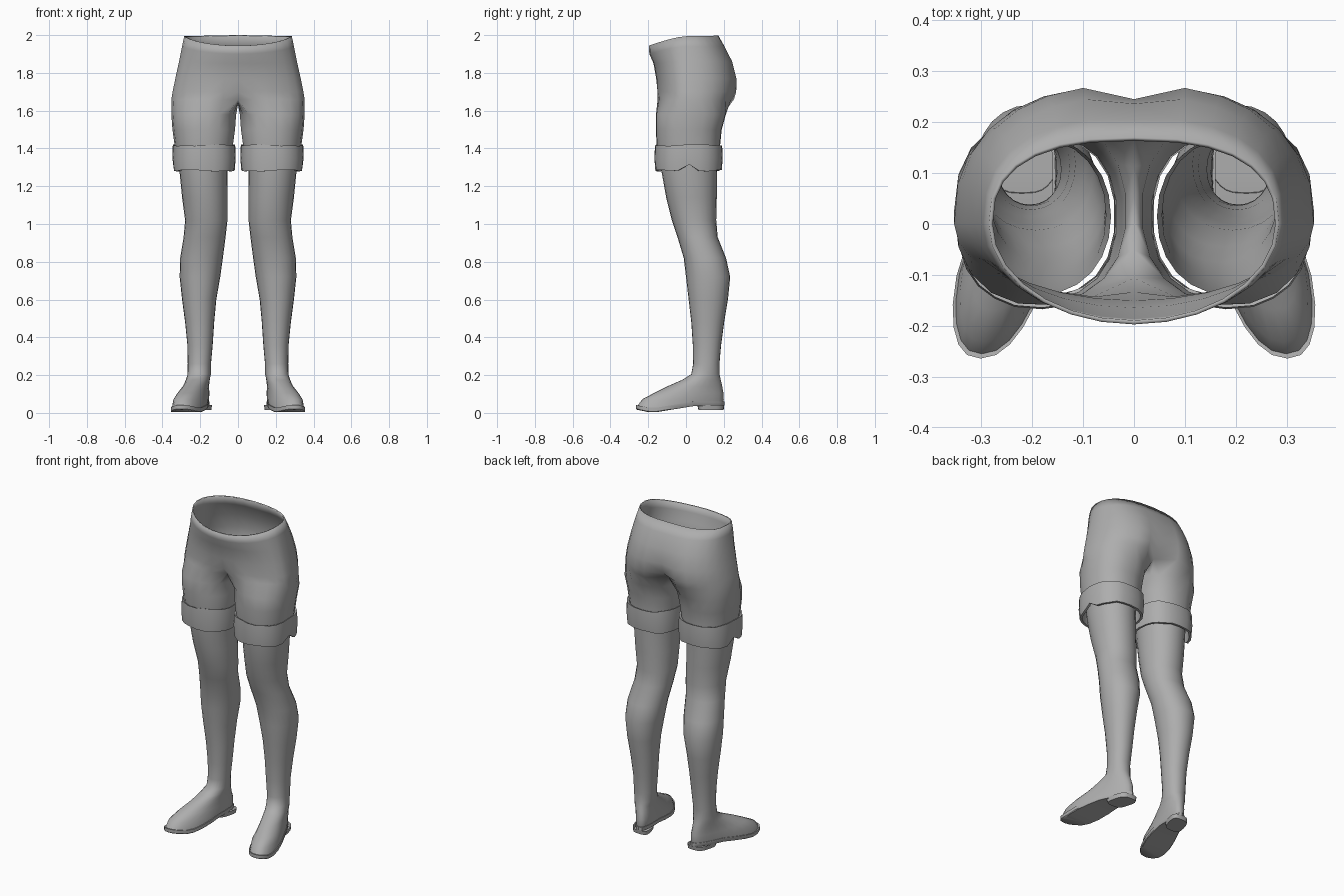
import bpy, bmesh, math, random

if "Cube" in bpy.data.objects:
    bpy.data.objects.remove(bpy.data.objects["Cube"])

random.seed(4)
N = 24

grey = bpy.data.materials.new("plain grey")
grey.diffuse_color = (0.42, 0.42, 0.42, 1)
grey.use_nodes = True
grey.node_tree.nodes["Principled BSDF"].inputs["Base Color"].default_value = grey.diffuse_color


def power(v, n):
    return math.copysign(abs(v) ** (2 / n), v)


def oval(t, x0, x1, y0, y1, n=2.2):
    """Point on a rounded outline; t runs from the front towards +x."""
    return ((x0 + x1) / 2 + (x1 - x0) / 2 * power(math.sin(t), n),
            (y0 + y1) / 2 - (y1 - y0) / 2 * power(math.cos(t), n))


def bridge(bm, top, low, closed=True):
    count = len(top)
    for i in range(count if closed else count - 1):
        j = (i + 1) % count
        bm.faces.new((top[i], low[i], low[j], top[j]))


def cap_below(bm, ring):
    n = len(ring)
    for i in range(n // 2):
        bm.faces.new(list(dict.fromkeys(
            (ring[i], ring[(n - i) % n], ring[n - i - 1], ring[i + 1]))))


def finish(bm, name, thickness=0, angle=50):
    """Turn the +x half into a mirrored, smooth shaded object."""
    mesh = bpy.data.meshes.new(name)
    bm.to_mesh(mesh)
    bm.free()
    mesh.materials.append(grey)
    ob = bpy.data.objects.new(name, mesh)
    bpy.context.collection.objects.link(ob)
    bpy.ops.object.select_all(action='DESELECT')
    ob.select_set(True)
    bpy.context.view_layer.objects.active = ob
    bpy.ops.object.shade_smooth_by_angle(angle=math.radians(angle))
    mirror = ob.modifiers.new("mirror", 'MIRROR')
    mirror.merge_threshold = 0.0005
    if thickness:
        solid = ob.modifiers.new("cloth", 'SOLIDIFY')
        solid.thickness = thickness
        solid.offset = -1
    return ob


def loft(name, rings, cap=False, loop=False, angle=50):
    bm = bmesh.new()
    rows = [[bm.verts.new(p) for p in ring] for ring in rings]
    for a, b in zip(rows, rows[1:]):
        bridge(bm, a, b)
    if loop:
        bridge(bm, rows[-1], rows[0])
    if cap:
        cap_below(bm, rows[-1])
    return finish(bm, name, angle=angle)


ANGLES = [2 * math.pi * i / N for i in range(N)]

# --- shorts: half hip rows, a crotch seam, then closed leg rows ---
M, K = 14, 4
bm = bmesh.new()
rows = []
# z, half width, front y, back y, back cleft, front cleft, front dip
for z, rx, yf, yb, back, front, dip in [
        (2.00, .285, -.197, .170, .000, .000, .055),
        (1.94, .296, -.194, .208, .004, .000, .040),
        (1.86, .312, -.172, .250, .014, .000, .010),
        (1.77, .332, -.158, .273, .028, .000, .000),
        (1.70, .346, -.156, .272, .050, .015, .000),
        (1.66, .353, -.158, .260, .085, .045, .000)]:
    row = []
    for i in range(M + 1):
        t = math.pi * i / M
        c = math.cos(t)
        n = 2.0 if c > 0 else 2.5
        x = rx * power(abs(math.sin(t)), n) if 0 < i < M else 0
        crease = math.exp(-(x / .05) ** 2)
        if c > 0:
            y = yf * power(c, n) + front * crease
        else:
            y = yb * power(-c, n) - back * crease
        row.append(bm.verts.new((x, y, z - dip * max(c, 0) ** 1.5 - .006 * (dip > .05) * math.sin(t))))
    rows.append(row)
for a, b in zip(rows, rows[1:]):
    bridge(bm, a, b, closed=False)
back_y, front_y = rows[-1][M].co.y, rows[-1][0].co.y
upper = list(rows[-1])
for k in range(1, K + 1):
    f = k / (K + 1)
    upper.append(bm.verts.new((0, back_y + (front_y - back_y) * f,
                               1.66 - .03 * math.sin(math.pi * f))))
leg_angles = [math.radians(-45 + 270 * i / M) for i in range(M + 1)]
leg_angles += [math.radians(225 + 90 * k / (K + 1)) for k in range(1, K + 1)]
for z, x0, x1, y0, y1 in [(1.58, .008, .353, -.160, .212),
                          (1.50, .014, .347, -.160, .190),
                          (1.42, .025, .336, -.157, .182),
                          (1.36, .030, .332, -.150, .180)]:
    lower = [bm.verts.new((*oval(t, x0, x1, y0, y1, 2.3), z)) for t in leg_angles]
    bridge(bm, upper, lower)
    upper = lower
finish(bm, "shorts", thickness=.008, angle=60)

# --- rolled cuff with a small notch on the outer side ---
wobble = [random.uniform(-.005, .005) for _ in range(N)]
cuff = []
for z, grow in [(1.405, -.012), (1.415, .001), (1.418, .009), (1.35, .012),
                (1.283, .007), (1.283, -.006)]:
    ring = []
    for i, t in enumerate(ANGLES):
        x, y = oval(t, .024 - grow, .336 + grow, -.154 - grow, .184 + grow, 2.4)
        low = z < 1.3
        lift = .032 if low and i == N // 4 else wobble[(i + 5 * low) % N]
        ring.append((max(x, .006), y + wobble[i] * .5, z + lift))
    cuff.append(ring)
loft("cuff", cuff, loop=True)


# --- foot outlines, turned outwards towards the toe ---
def sole_height(y):
    if y < -.18:
        return .018 * (-.18 - y) / .085
    return .036 * min(1, (y + .18) / .22)


def foot(z, y0, y1, heel, ball, shear=.25, n=2.3, mid=.21):
    ring = []
    for t in ANGLES:
        sx, y = oval(t, -1, 1, y0, y1, n)
        s = (y1 - y) / (y1 - y0)
        s = min(1, s / .75)
        width = heel + (ball - heel) * s * s * (3 - 2 * s)
        height = sole_height(y) + z[0] if isinstance(z, tuple) else z
        ring.append((mid + sx * width - (y - .1) * shear, y, height))
    return ring


# --- leg running down into the shoe upper ---
leg = []
for z, x0, x1, y0, y1 in [
        (1.44, .045, .318, -.138, .168),
        (1.28, .055, .310, -.130, .165),
        (1.14, .056, .296, -.105, .163),
        (1.02, .056, .280, -.075, .160),
        (0.93, .066, .288, -.045, .168),
        (0.82, .080, .306, -.012, .212),
        (0.72, .094, .309, .000, .234),
        (0.60, .115, .296, .014, .222),
        (0.48, .126, .280, .028, .202),
        (0.36, .134, .268, .036, .186),
        (0.26, .143, .266, .038, .177)]:
    leg.append([(*oval(t, x0, x1, y0, y1, 2.1), z) for t in ANGLES])
leg += [foot(.205, .028, .177, .062, .062, .05, 2.1, .205),
        foot(.175, -.020, .184, .060, .062, .14, 2.1),
        foot(.140, -.100, .192, .059, .064, .21, 2.1),
        foot(.105, -.170, .198, .059, .072),
        foot(.072, -.232, .200, .059, .083),
        foot((.022,), -.256, .198, .058, .087)]
loft("leg_and_shoe_upper", leg)

# --- sole and heel ---
loft("sole", [foot((.024,), -.252, .194, .052, .082),
              foot((.024,), -.264, .204, .060, .092),
              foot((.004,), -.264, .204, .060, .092),
              foot((.000,), -.258, .200, .057, .088)], cap=True, angle=40)
loft("heel", [foot(.042, .060, .203, .058, .058, n=3.2),
              foot(.016, .066, .199, .055, .055, n=3.2)], cap=True, angle=40)
